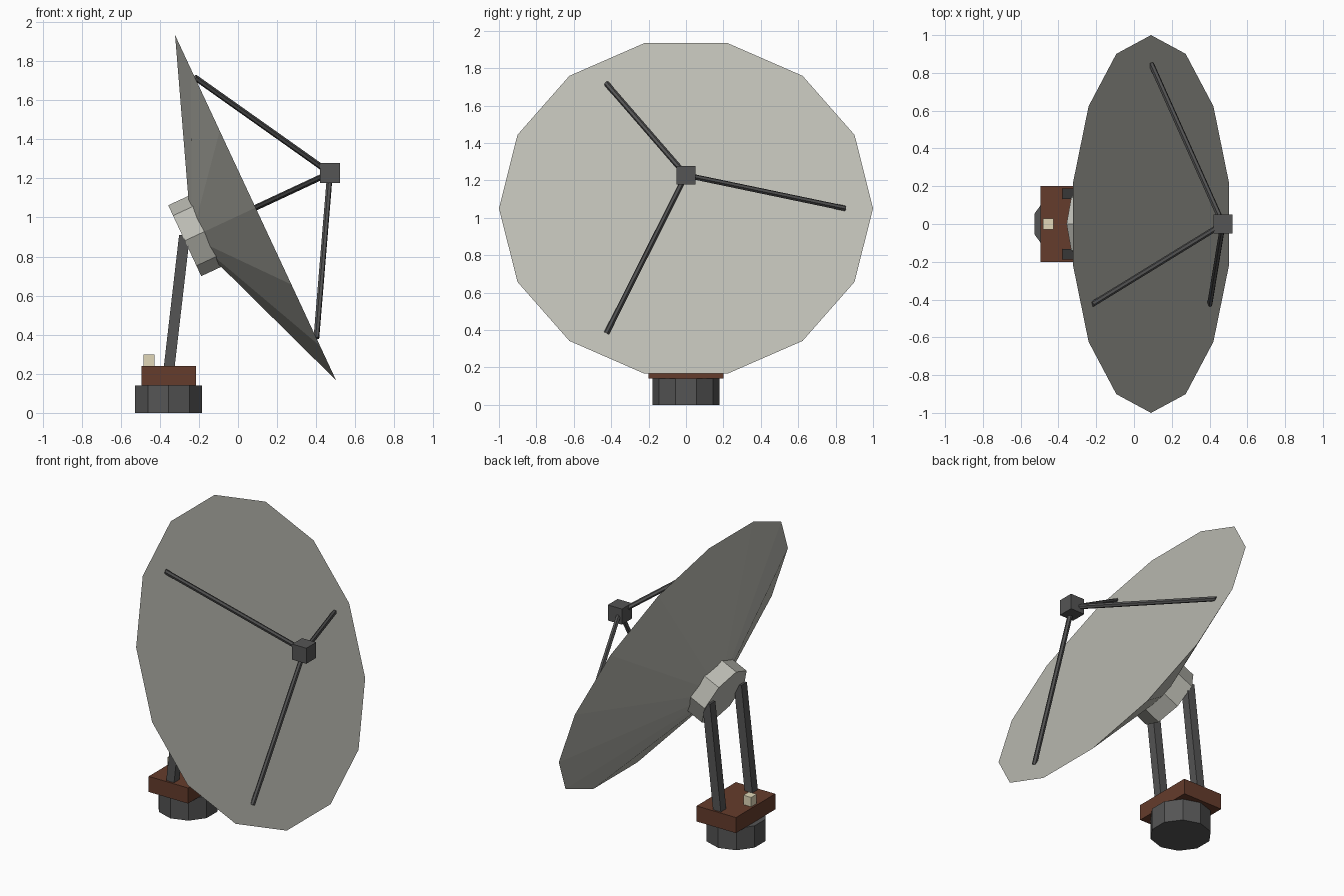
import bpy, bmesh
from math import sin, cos, pi, radians
from mathutils import Vector, Matrix

if "Cube" in bpy.data.objects:
    bpy.data.objects.remove(bpy.data.objects["Cube"])


def material(name, rgb):
    m = bpy.data.materials.new(name)
    m.diffuse_color = (*rgb, 1)
    m.use_nodes = True
    m.node_tree.nodes["Principled BSDF"].inputs["Base Color"].default_value = m.diffuse_color
    return m


PALE = material("pale_paint", (0.5, 0.5, 0.45))
DARK = material("dark_metal", (0.09, 0.09, 0.09))
BROWN = material("brown_housing", (0.13, 0.045, 0.025))
CREAM = material("cream_plastic", (0.75, 0.68, 0.48))

TILT = radians(25)
RIM = Vector((0.09, 0, 1.05))                    # centre of the dish mouth
AXIS = Vector((cos(TILT), 0, sin(TILT)))         # direction the dish looks
UP = Vector((-sin(TILT), 0, cos(TILT)))
SIDE = Vector((0, 1, 0))


def finish(name, bm, mat):
    bmesh.ops.recalc_face_normals(bm, faces=bm.faces)
    me = bpy.data.meshes.new(name)
    bm.to_mesh(me)
    bm.free()
    me.materials.append(mat)
    ob = bpy.data.objects.new(name, me)
    bpy.context.collection.objects.link(ob)
    return ob


def frustum(name, p, q, r1, r2, sides, mat, ref=SIDE, turn=0.0):
    """Tapered prism from p to q; first corner lies along ref."""
    p, q = Vector(p), Vector(q)
    d = (q - p).normalized()
    a = (ref - d * ref.dot(d)).normalized()
    b = d.cross(a)
    bm = bmesh.new()
    rings = []
    for c, r in ((p, r1), (q, r2)):
        angles = [turn + 2 * pi * i / sides for i in range(sides)]
        rings.append([bm.verts.new(c + r * (a * cos(t) + b * sin(t))) for t in angles])
        bm.faces.new(rings[-1])
    for i in range(sides):
        j = (i + 1) % sides
        bm.faces.new((rings[0][i], rings[0][j], rings[1][j], rings[1][i]))
    return finish(name, bm, mat)


def box(name, centre, size, mat):
    bm = bmesh.new()
    bmesh.ops.create_cube(bm, size=1, matrix=Matrix.Translation(centre) @ Matrix.Diagonal((*size, 1)))
    return finish(name, bm, mat)


# Pedestal, housing and indicator block
PX = -0.355
frustum("pedestal", (PX, 0, 0), (PX, 0, 0.14), 0.18, 0.18, 10, DARK)
box("housing", (PX, 0, 0.19), (0.28, 0.4, 0.1), BROWN)
box("indicator", (-0.455, 0, 0.27), (0.056, 0.056, 0.06), CREAM)

# Pair of leaning square arms
for s, label in ((1, "left"), (-1, "right")):
    frustum(f"{label}_arm", (-0.356, s * 0.16, 0.2), (-0.274, s * 0.16, 0.908),
            0.039, 0.039, 4, DARK, turn=pi / 4)

# Dish and its rear hub
frustum("dish", RIM, RIM - AXIS * 0.3, 1.0, 0.17, 14, PALE)
frustum("hub", RIM - AXIS * 0.4, RIM - AXIS * 0.28, 0.2, 0.2, 8, PALE)

# Feed box on three struts
feed = RIM + AXIS * 0.42
box("feed_box", feed, (0.1, 0.1, 0.1), DARK)
for i in range(3):
    t = 2 * pi * i / 3
    foot = RIM + 0.85 * (SIDE * cos(t) + UP * sin(t))
    frustum(f"feed_strut_{i + 1}", foot, feed, 0.015, 0.015, 6, DARK, ref=UP + SIDE * 0.3)
